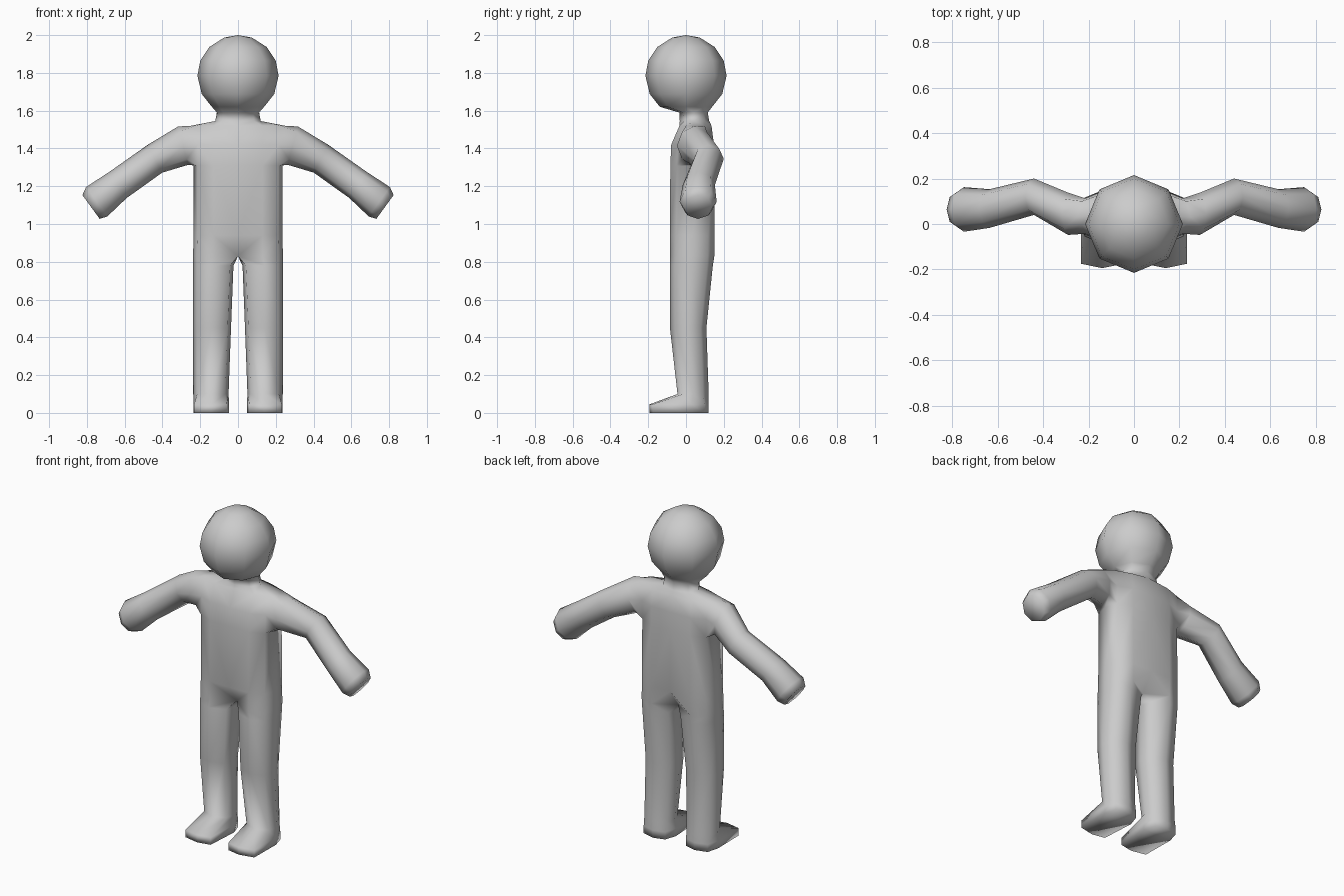
import bpy, bmesh, math
from mathutils import Vector

if "Cube" in bpy.data.objects:
    bpy.data.objects.remove(bpy.data.objects["Cube"])

bm = bmesh.new()
cache = {}


def vert(p):
    key = tuple(round(c, 4) for c in p)
    if key not in cache:
        cache[key] = bm.verts.new(key)
    return cache[key]


def face(points):
    # repeated points collapse, so quads can taper into triangles
    vs = list(dict.fromkeys(vert(p) for p in points))
    if len(vs) > 2 and not bm.faces.get(vs):
        bm.faces.new(vs)


def loft(rings, closed, skip=()):
    for r, (a, b) in enumerate(zip(rings, rings[1:])):
        n = len(a)
        for i in range(n if closed else n - 1):
            if (r, i) not in skip:
                j = (i + 1) % n
                face([a[i], a[j], b[j], b[i]])


def torso_ring(z, front, back, wide, dip=0.0):
    # half outline from the front centre round the side to the back centre
    return [(0, front + dip, z), (0.13, front, z), (wide - 0.02, front + 0.035, z),
            (wide, 0.03, z), (wide - 0.02, back - 0.035, z), (0.13, back, z), (0, back - dip, z)]


def head_ring(z, r, y=0.0, wide=None):
    # half octagon, the side point tripled to match the torso outline
    w = r if wide is None else wide
    return [(w * math.sin(k * math.pi / 4), y - r * math.cos(k * math.pi / 4), z)
            for k in (0, 1, 2, 2, 2, 3, 4)]


# torso, with an opening left at each shoulder
torso = [torso_ring(0.83, -0.085, 0.15, 0.238, 0.075),
         torso_ring(0.94, -0.085, 0.152, 0.235),
         torso_ring(1.31, -0.083, 0.148, 0.235),
         torso_ring(1.42, -0.078, 0.148, 0.235),
         torso_ring(1.52, -0.035, 0.135, 0.25)]

# neck and head
head = [head_ring(1.545, 0.078, 0.045, 0.12), head_ring(1.59, 0.075, 0.04, 0.112)]
for deg in (-50, -27, 0, 22, 45, 70, 90):
    a = math.radians(deg)
    head.append(head_ring(1.785 + 0.215 * math.sin(a), 0.215 * math.cos(a)))
loft(torso + head, False, skip={(2, 2), (2, 3), (3, 2), (3, 3)})

# arm: shoulder, elbow, wrist, hand, fingertips
lo, mid, hi = torso[2], torso[3], torso[4]
arm = [[lo[2], lo[3], lo[4], mid[4], hi[4], hi[3], hi[2], mid[2]]]
for x, y, z, ry, rz, tilt in ((0.29, 0.045, 1.415, 0.093, 0.105, 15),
                              (0.44, 0.12, 1.345, 0.08, 0.083, 28),
                              (0.635, 0.068, 1.207, 0.085, 0.083, 34),
                              (0.748, 0.064, 1.118, 0.098, 0.096, 36),
                              (0.778, 0.064, 1.09, 0.077, 0.078, 36)):
    t = math.radians(tilt)
    up, back = Vector((math.sin(t), 0, math.cos(t))), Vector((0, 1, 0))
    ring = []
    for k in range(8):
        a = math.radians(-135 + 45 * k)
        ring.append(tuple(Vector((x, y, z)) + back * ry * math.cos(a) + up * rz * math.sin(a)))
    arm.append(ring)
loft(arm, True)
face(arm[-1])

# leg and foot, starting from the hip opening
leg = [torso[0] + [(0, 0.03, 0.83)]]
for z, inner, front, back in ((0.78, 0.024, -0.085, 0.142), (0.45, 0.037, -0.085, 0.108),
                              (0.1, 0.05, -0.045, 0.12)):
    m = (front + back) / 2
    leg.append([(inner + 0.018, front + 0.03, z), (0.14, front, z), (0.217, front + 0.03, z),
                (0.237, m, z), (0.217, back - 0.03, z), (0.14, back, z),
                (inner + 0.018, back - 0.03, z), (inner, m, z)])
for z in (0.045, 0.0):
    leg.append([(0.06, -0.178, z), (0.14, -0.194, z), (0.232, -0.175, z), (0.235, 0.03, z),
                (0.215, 0.1, z), (0.14, 0.12, z), (0.07, 0.1, z), (0.047, 0.03, z)])
loft(leg, True)
face(leg[-1])

# finish the half figure and mirror it
bmesh.ops.recalc_face_normals(bm, faces=bm.faces[:])
for f in bm.faces:
    f.smooth = True
mesh = bpy.data.meshes.new("body")
bm.to_mesh(mesh)
bm.free()
body = bpy.data.objects.new("body", mesh)
bpy.context.collection.objects.link(body)
mirror = body.modifiers.new("mirror", 'MIRROR')
mirror.use_clip = True
mirror.merge_threshold = 0.001

grey = bpy.data.materials.new("plain grey")
grey.diffuse_color = (0.6, 0.6, 0.6, 1)
grey.use_nodes = True
grey.node_tree.nodes["Principled BSDF"].inputs["Base Color"].default_value = grey.diffuse_color
mesh.materials.append(grey)
